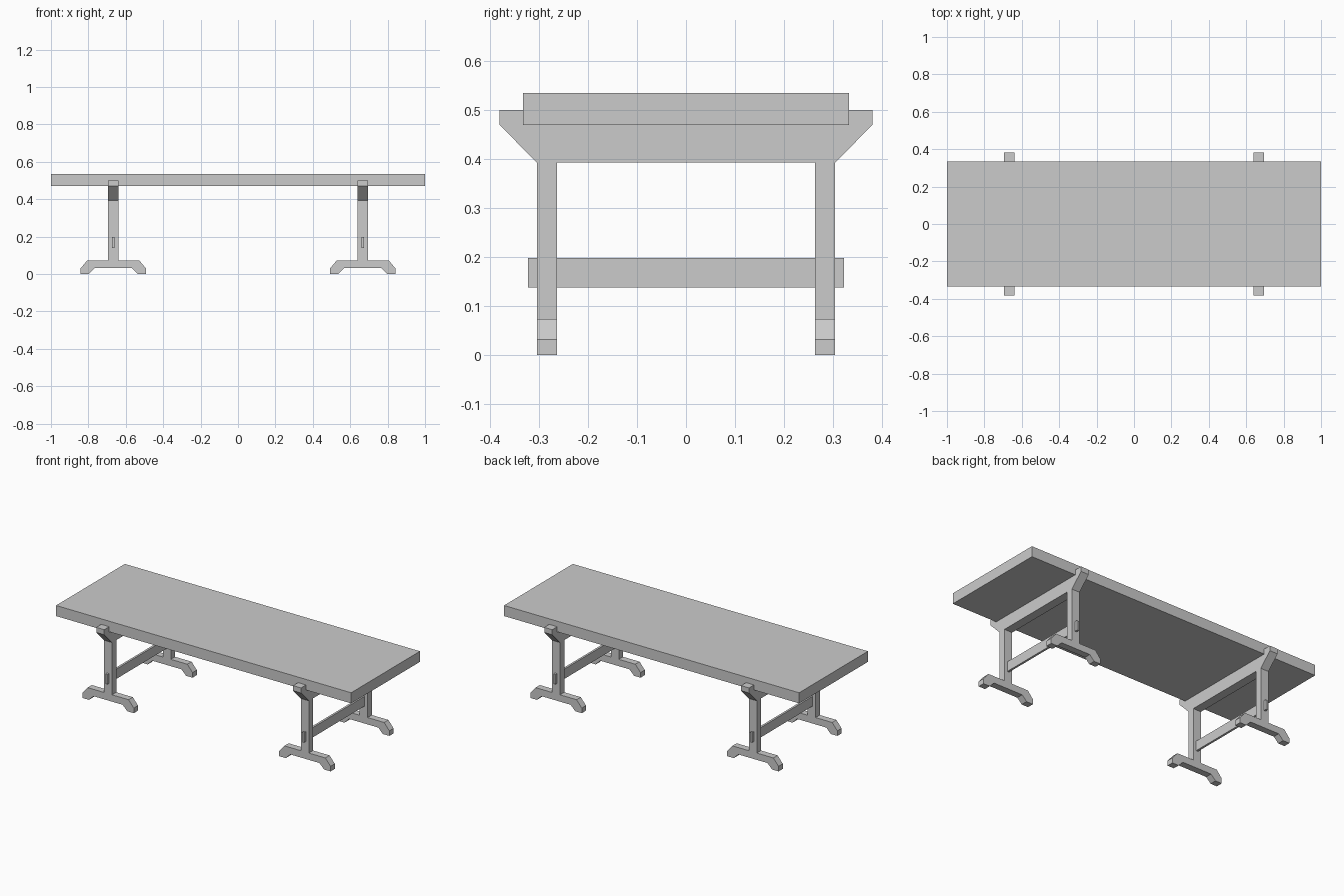
import bpy

if "Cube" in bpy.data.objects:
    bpy.data.objects.remove(bpy.data.objects["Cube"])

TRESTLE_X = 0.667
LEG_Y = 0.2845


def prism(name, profile, axis, centre, depth):
    """Extrude a 2D profile along x (profile = y,z) or y (profile = x,z)."""
    verts = []
    for d in (-depth / 2, depth / 2):
        for a, b in profile:
            verts.append((centre[0] + d, centre[1] + a, b) if axis == 'x'
                         else (centre[0] + a, centre[1] + d, b))
    n = len(profile)
    faces = [list(range(n)), list(range(n, 2 * n))[::-1]]
    faces += [[i, i + n, (i + 1) % n + n, (i + 1) % n] for i in range(n)]
    if axis == 'x':
        faces = [f[::-1] for f in faces]
    mesh = bpy.data.meshes.new(name)
    mesh.from_pydata(verts, [], faces)
    mesh.update()
    obj = bpy.data.objects.new(name, mesh)
    bpy.context.collection.objects.link(obj)
    return obj


def rect(half, z0, z1):
    return [(-half, z0), (half, z0), (half, z1), (-half, z1)]


def mirrored(points):
    return points + [(-a, b) for a, b in reversed(points)]


# Table top
prism("table_top", rect(0.333, 0.47, 0.535), 'x', (0, 0), 2.0)

beam_profile = mirrored([(-0.381, 0.501), (-0.381, 0.47), (-0.305, 0.393)])
foot_profile = mirrored([(-0.139, 0.073), (-0.174, 0.031), (-0.174, 0.001),
                         (-0.130, 0.0), (-0.099, 0.031)])
foot_profile = [(a, 0.0 if b == 0.001 else b) for a, b in foot_profile]

for side, x in (("left", -TRESTLE_X), ("right", TRESTLE_X)):
    # Cross beam with chamfered ends, and thin through-stretcher
    prism(f"{side}_cross_beam", beam_profile, 'x', (x, 0), 0.054)
    prism(f"{side}_stretcher", rect(0.323, 0.138, 0.198), 'x', (x, 0), 0.013)
    for end, y in (("front", -LEG_Y), ("back", LEG_Y)):
        # Upright leg and arched foot
        prism(f"{side}_{end}_leg", rect(0.027, 0.073, 0.393), 'y', (x, y), 0.041)
        prism(f"{side}_{end}_foot", foot_profile, 'y', (x, y), 0.041)
